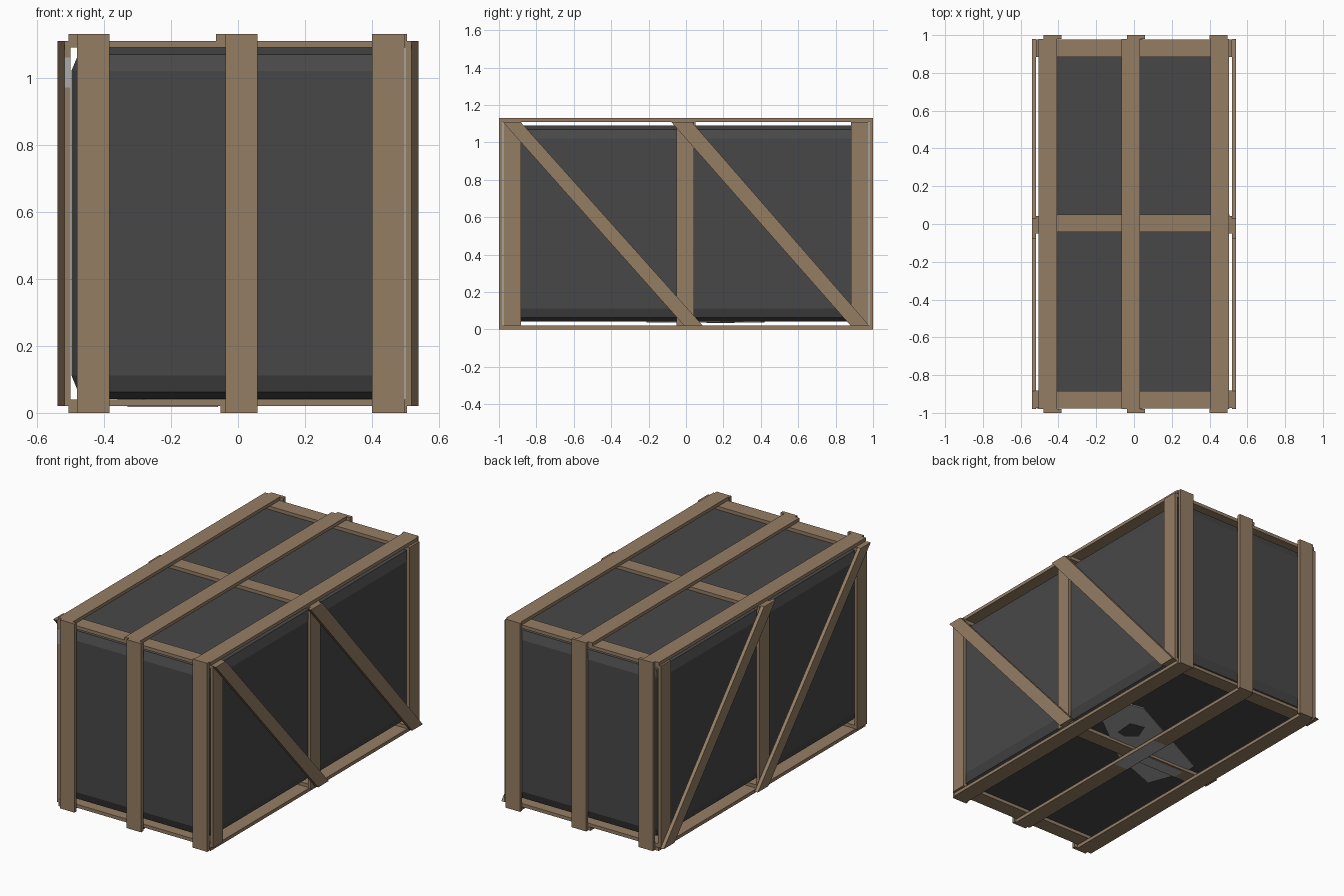
import bpy, bmesh

if "Cube" in bpy.data.objects:
    bpy.data.objects.remove(bpy.data.objects["Cube"])


def material(name, r, g, b):
    m = bpy.data.materials.new(name)
    m.diffuse_color = (r, g, b, 1)
    m.use_nodes = True
    m.node_tree.nodes["Principled BSDF"].inputs["Base Color"].default_value = m.diffuse_color
    return m


WOOD = material("brown wood", 0.30, 0.205, 0.127)
DARK = material("dark grey", 0.064, 0.064, 0.064)
PALE = material("pale grey", 0.40, 0.40, 0.40)


def prism(name, pts, lo, hi, axis, mat):
    """Extrude a 2D outline along x or z between lo and hi."""
    bm = bmesh.new()
    place = (lambda p, h: (h, p[0], p[1])) if axis == 'x' else (lambda p, h: (p[0], p[1], h))
    rings = [[bm.verts.new(place(p, h)) for p in pts] for h in (lo, hi)]
    n = len(pts)
    bm.faces.new(rings[0])
    bm.faces.new(rings[1][::-1])
    for i in range(n):
        j = (i + 1) % n
        bm.faces.new((rings[0][i], rings[1][i], rings[1][j], rings[0][j]))
    bmesh.ops.recalc_face_normals(bm, faces=bm.faces[:])
    me = bpy.data.meshes.new(name)
    bm.to_mesh(me)
    bm.free()
    me.materials.append(mat)
    ob = bpy.data.objects.new(name, me)
    bpy.context.collection.objects.link(ob)
    return ob


def box(name, x0, x1, y0, y1, z0, z1, mat=WOOD):
    return prism(name, [(x0, y0), (x1, y0), (x1, y1), (x0, y1)], z0, z1, 'z', mat)


# Bevelled dark case inside the frame
case = box("case", -0.497, 0.497, -0.975, 0.975, 0.042, 1.09, DARK)
bev = case.modifiers.new("bevel", 'BEVEL')
bev.width = 0.07
bev.segments = 2

# Upright slats on the front and back
for side, y in (("front", -0.99), ("back", 0.99)):
    for x in (-0.432, 0.01, 0.448):
        box(side + "_slat", x - 0.048, x + 0.048, y - 0.01, y + 0.01, 0, 1.13)

# Long slats on the top and bottom
for x in (-0.457, -0.016, 0.455):
    box("top_slat", x - 0.049, x + 0.049, -0.98, 0.98, 1.11, 1.13)
for x in (-0.456, -0.003, 0.455):
    box("bottom_slat", x - 0.049, x + 0.049, -0.98, 0.98, 0, 0.02)

# Cross slats between the case and the long slats
for y in (-0.93, 0.004, 0.93):
    box("top_cross_slat", -0.505, 0.505, y - 0.046, y + 0.046, 1.09, 1.11)
    box("bottom_cross_slat", -0.505, 0.505, y - 0.046, y + 0.046, 0.02, 0.04)

# Side posts and diagonal braces
for s, side in ((-1, "left"), (1, "right")):
    for y in (-0.928, -0.004, 0.93):
        box(side + "_post", *sorted((s * 0.499, s * 0.518)), y - 0.047, y + 0.047, 0.02, 1.11)
    for t0, t1, b0, b1 in ((-0.98, -0.885, -0.01, 0.09), (-0.08, 0.03, 0.88, 0.98)):
        prism(side + "_brace", [(t0, 1.11), (t1, 1.11), (b1, 0.02), (b0, 0.02)],
              *sorted((s * 0.518, s * 0.539)), 'x', WOOD)

# Pale patch on the underside, with a dark spot in it
patch = [(0.42, 0.20), (0.38, 0.40), (0.28, 0.42), (-0.36, 0.10),
         (-0.36, 0.0), (-0.28, -0.21), (0.04, -0.09)]
prism("underside_patch", patch, 0.036, 0.042, 'z', PALE)
prism("patch_spot", [(0.22, 0.12), (0.23, 0.24), (0.14, 0.26), (0.10, 0.16), (0.16, 0.11)],
      0.034, 0.036, 'z', DARK)
box("cross_slat_patch", -0.33, -0.06, -0.04, 0.04, 0.018, 0.02, PALE)
box("bottom_slat_patch", -0.05, 0.044, -0.12, 0.23, -0.0005, 0.0, PALE)

# Pale mark on the front left post
box("post_mark", -0.517, -0.5, -0.977, -0.975, 0.97, 1.06, PALE)
